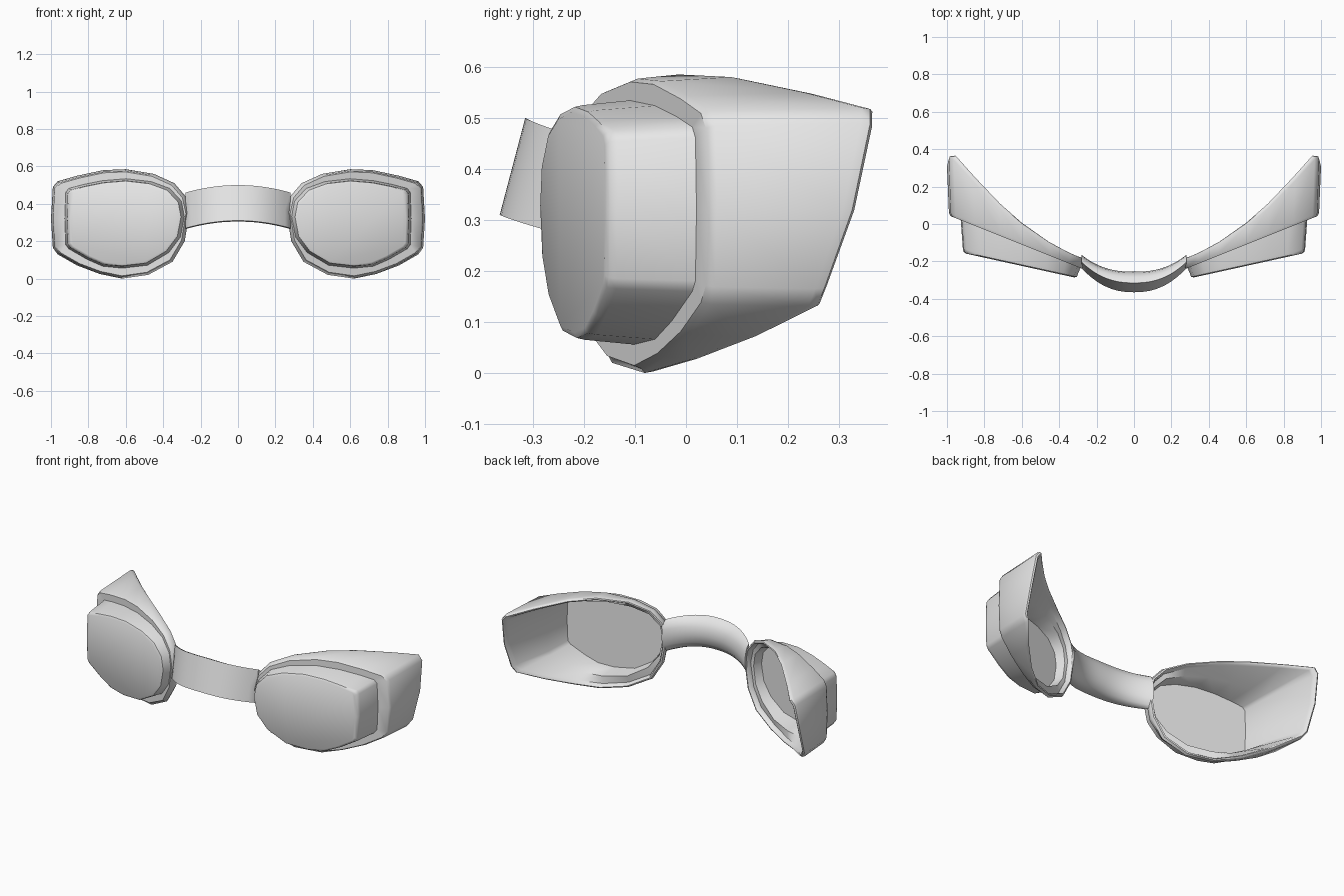
import bpy, bmesh

cube = bpy.data.objects.get("Cube")
if cube:
    bpy.data.objects.remove(cube, do_unlink=True)

grey = bpy.data.materials.new("light grey")
grey.use_nodes = True
grey.diffuse_color = (0.8, 0.8, 0.8, 1)
grey.node_tree.nodes["Principled BSDF"].inputs["Base Color"].default_value = (0.8, 0.8, 0.8, 1)

# Outlines of one cup seen from the front, as (x, z)
RIM = [(.26, .35), (.28, .44), (.34, .51), (.45, .56), (.60, .585), (.72, .58),
       (.86, .55), (.965, .52), (.99, .49), (1.0, .32), (.99, .165), (.965, .13),
       (.86, .07), (.74, .025), (.62, .0), (.48, .02), (.35, .09), (.285, .20)]
LENS = [(.30, .33), (.315, .41), (.375, .475), (.47, .51), (.60, .525), (.72, .515),
        (.82, .495), (.895, .475), (.91, .455), (.915, .32), (.91, .185), (.895, .165),
        (.80, .11), (.72, .075), (.62, .065), (.49, .08), (.38, .145), (.32, .225)]
CX, CZ = 0.63, 0.295


def lens_y(x, z):
    return -0.29 + 0.22 * (x - 0.30)


def flange_y(x, z):
    return -0.25 + 0.40 * (x - 0.25)


def rim_y(x, z):
    # Sweeps back towards the temple, less so along the lower edge
    t = max(x - 0.27, 0)
    low = max((0.5 - z) / 0.36, 0) ** 1.5
    return min(-0.18 + 0.36 * t + 0.63 * t * t, 0.365) - 0.1 * low * min(t / 0.7, 1)


def ring(outline, scale, depth, offset=0.0):
    """Outline scaled about the cup centre and laid on a depth surface."""
    pts = []
    for x, z in outline:
        sx, sz = CX + (x - CX) * scale, CZ + (z - CZ) * scale
        y = depth(x, z) if depth is rim_y else depth(sx, sz)
        pts.append((sx, y + offset, sz))
    return pts


def loft(name, rings, angle):
    """Skin a row of closed rings and cap both ends."""
    bm = bmesh.new()
    loops = [[bm.verts.new(p) for p in r] for r in rings]
    n = len(rings[0])
    for a, b in zip(loops, loops[1:]):
        for i in range(n):
            j = (i + 1) % n
            bm.faces.new((a[i], a[j], b[j], b[i]))
    bm.faces.new(loops[0])
    bm.faces.new(loops[-1])
    bmesh.ops.recalc_face_normals(bm, faces=bm.faces)
    mesh = bpy.data.meshes.new(name)
    bm.to_mesh(mesh)
    bm.free()
    mesh.materials.append(grey)
    obj = bpy.data.objects.new(name, mesh)
    bpy.context.collection.objects.link(obj)
    bpy.ops.object.select_all(action='DESELECT')
    obj.select_set(True)
    bpy.context.view_layer.objects.active = obj
    bpy.ops.object.shade_smooth_by_angle(angle=angle)
    return obj


# Eye cups: raised lens, flange, rounded rim, hollow inside
cup = [
    ring(LENS, 0.94, lens_y),
    ring(LENS, 0.985, lens_y, 0.006),
    ring(LENS, 1.0, lens_y, 0.022),
    ring(LENS, 1.04, flange_y),
    ring(RIM, 0.95, flange_y),
    ring(RIM, 0.972, flange_y, 0.015),
    ring(RIM, 1.0, rim_y, -0.022),
    ring(RIM, 0.988, rim_y, -0.004),
    ring(RIM, 0.965, rim_y),
    ring(RIM, 0.94, rim_y, -0.010),
    ring(RIM, 0.925, rim_y, -0.030),
    ring(LENS, 0.985, flange_y, 0.015),
    ring(LENS, 0.93, lens_y, 0.022),
]
for side, sign in (("left", 1), ("right", -1)):
    loft(side + "_eye_cup", [[(sign * x, y, z) for x, y, z in r] for r in cup], 0.8)

# Nose bridge: flat tilted front, rounded back, bowed forward and up in the middle
SECTION = [(-.365, .31), (-.34, .405), (-.315, .50), (-.285, .485), (-.262, .445),
           (-.255, .40), (-.265, .35), (-.295, .315), (-.33, .305)]
STEPS = 20
bridge = []
for k in range(STEPS + 1):
    u = 2 * k / STEPS - 1
    thin, back = 1 - 0.35 * u * u, 0.09 * abs(u) ** 2.5
    bridge.append([(0.28 * u, -0.255 + (y + 0.255) * thin + back, z - 0.04 * u * u)
                   for y, z in SECTION])
loft("nose_bridge", bridge, 0.8)
